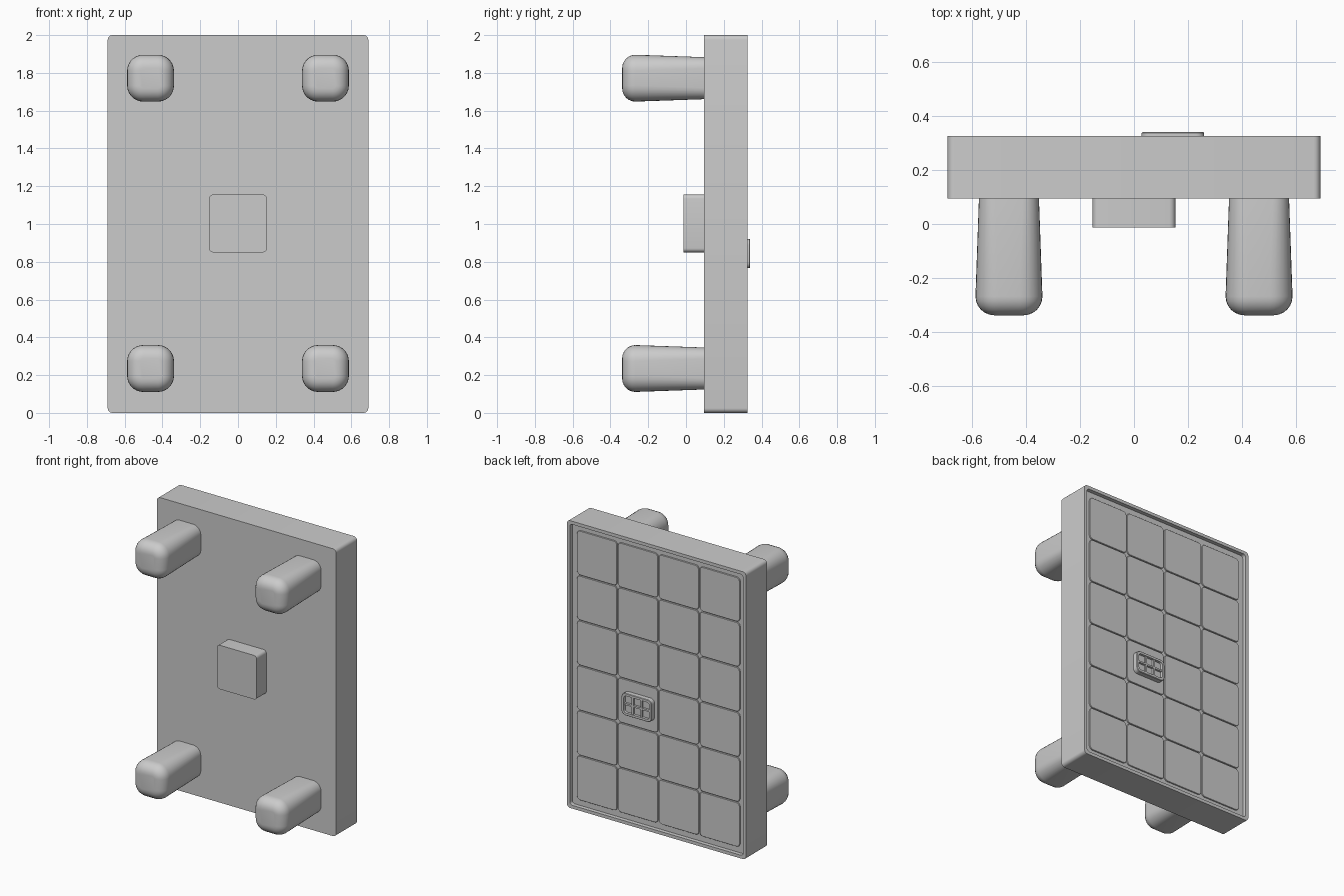
import bpy, bmesh, math

if "Cube" in bpy.data.objects:
    bpy.data.objects.remove(bpy.data.objects["Cube"])


def ring_points(w, h, r, seg):
    """Rounded rectangle outline in the XZ plane."""
    pts = []
    for i, (sx, sz) in enumerate([(1, 1), (-1, 1), (-1, -1), (1, -1)]):
        for k in range(seg + 1):
            a = math.pi / 2 * (i + k / seg)
            pts.append((sx * (w / 2 - r) + r * math.cos(a),
                        sz * (h / 2 - r) + r * math.sin(a)))
    return pts


def loft_into(bm, cx, cz, rings, seg):
    """Bridge rounded rectangles (y, width, height, radius), capping both ends."""
    loops = [[bm.verts.new((cx + x, y, cz + z)) for x, z in ring_points(w, h, r, seg)]
             for y, w, h, r in rings]
    for a, b in zip(loops, loops[1:]):
        n = len(a)
        for i in range(n):
            j = (i + 1) % n
            bm.faces.new((a[i], a[j], b[j], b[i]))
    bm.faces.new(loops[0])
    bm.faces.new(loops[-1])


def build(name, parts, seg=5):
    bm = bmesh.new()
    for cx, cz, rings in parts:
        loft_into(bm, cx, cz, rings, seg)
    bmesh.ops.recalc_face_normals(bm, faces=bm.faces[:])
    mesh = bpy.data.meshes.new(name)
    bm.to_mesh(mesh)
    bm.free()
    ob = bpy.data.objects.new(name, mesh)
    bpy.context.collection.objects.link(ob)
    bpy.ops.object.select_all(action='DESELECT')
    ob.select_set(True)
    bpy.context.view_layer.objects.active = ob
    bpy.ops.object.shade_smooth_by_angle(angle=math.radians(35))
    return ob


FRONT, BACK, FLOOR, TILE = 0.094, 0.325, 0.297, 0.305

# Main slab with a shallow tray and thin rim on the back
build("slab", [(0, 1, [(FRONT, 1.38, 2, 0.025), (BACK, 1.38, 2, 0.025),
                       (BACK, 1.335, 1.955, 0.02), (FLOOR, 1.335, 1.955, 0.02)])])

# Raised 4 x 6 tiles in the tray
P, T = 0.315, 0.308
build("back_tiles", [((c - 1.5) * P, 1 + (r - 2.5) * P * 0.995,
                      [(FLOOR - 0.004, T, T, 0.025), (TILE - 0.002, T, T, 0.025),
                       (TILE, T - 0.004, T - 0.004, 0.023)])
                     for c in range(4) for r in range(6)], 4)

# Small raised plate with a framed pocket
PX, PZ, TIP = 0.144, 0.843, 0.34
build("plate_frame", [(PX, PZ, [(TILE - 0.004, 0.232, 0.154, 0.03),
                                (TIP - 0.003, 0.232, 0.154, 0.03),
                                (TIP, 0.226, 0.148, 0.027),
                                (TIP, 0.196, 0.118, 0.018),
                                (TIP - 0.018, 0.196, 0.118, 0.018)])])

# Bars dividing the pocket into 3 x 2 cells
bars = [(PX + s * 0.033, PZ, [(TIP - 0.02, 0.012, 0.118, 0.001),
                              (TIP - 0.004, 0.012, 0.118, 0.001)]) for s in (-1, 1)]
bars.append((PX, PZ, [(TIP - 0.02, 0.196, 0.012, 0.001),
                      (TIP - 0.003, 0.196, 0.012, 0.001)]))
build("plate_bars", bars, 1)

# Central block on the front
build("front_block", [(0, 1.003, [(FRONT + 0.004, 0.306, 0.306, 0.022),
                                  (-0.013, 0.306, 0.306, 0.022)])])

# Four tapered legs with rounded tips
W, R, ROUND, END = 0.248, 0.085, 0.07, -0.338
leg = [(FRONT + 0.004, 0.222, 0.222, 0.06)]
for k in range(7):
    a = math.pi / 2 * k / 6
    inset = ROUND * (1 - math.cos(a))
    leg.append((END + ROUND * (1 - math.sin(a)), W - 2 * inset, W - 2 * inset, R - inset))
for side, sx in (("right", 1), ("left", -1)):
    for level, z in (("lower", 0.235), ("upper", 1.772)):
        build(f"{level}_{side}_leg", [(sx * 0.463, z, leg)], 7)
